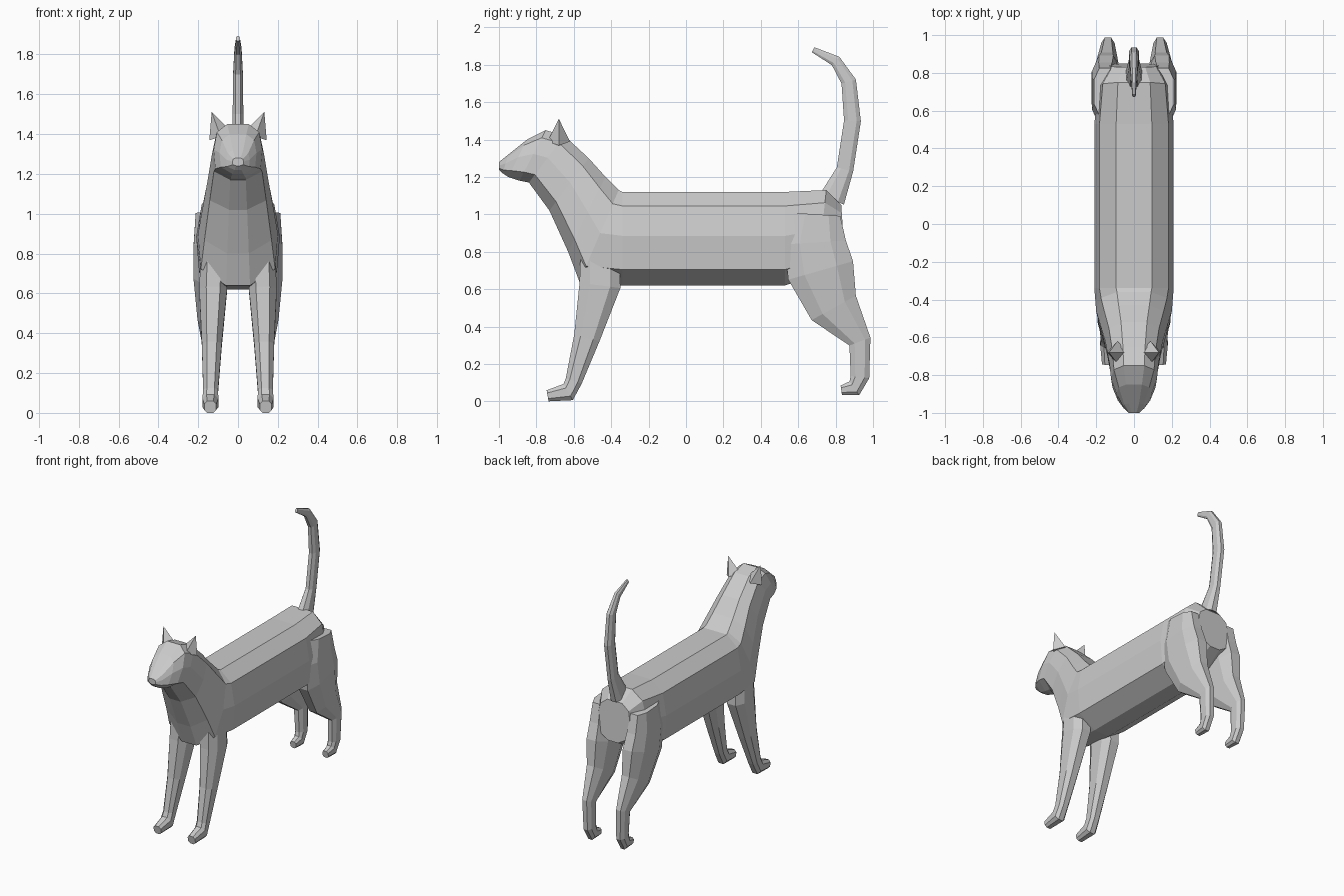
import bpy, bmesh
from math import sqrt
from mathutils import Matrix, Vector

default_cube = bpy.data.objects.get("Cube")
if default_cube:
    bpy.data.objects.remove(default_cube, do_unlink=True)

grey = (0.6, 0.6, 0.6, 1)
fur = bpy.data.materials.new("grey_fur")
fur.use_nodes = True
fur.diffuse_color = grey
fur.node_tree.nodes["Principled BSDF"].inputs["Base Color"].default_value = grey

# Half cross-sections: share of half width, share of the way from low to high
torso_section = [(0.3, 0), (0.93, 0.17), (1, 0.53), (0.87, 0.85), (0.45, 1)]
limb_section = [(0.5, 0), (1, 0.25), (1, 0.75), (0.5, 1)]


def finish(name, bm):
    """Turn the bmesh into a flat-shaded object."""
    bmesh.ops.recalc_face_normals(bm, faces=bm.faces)
    mesh = bpy.data.meshes.new(name)
    bm.to_mesh(mesh)
    bm.free()
    mesh.materials.append(fur)
    part = bpy.data.objects.new(name, mesh)
    bpy.context.collection.objects.link(part)


def make_ring(section, low, high, half_width, centre=0):
    """Closed outline between a low and a high point of the side profile."""
    low, high = Vector(low), Vector(high)
    outline = section + [(-across, along) for across, along in reversed(section)]
    ring = []
    for across, along in outline:
        y, z = low.lerp(high, along)
        ring.append(Vector((centre + across * half_width, y, z)))
    return ring


def skin(name, rings, side=1):
    """Join the rings with quads and cap both ends."""
    bm = bmesh.new()
    loops = []
    for ring in rings:
        loops.append([bm.verts.new((side * point.x, point.y, point.z)) for point in ring])
    for loop, following in zip(loops, loops[1:]):
        for i in range(len(loop)):
            bm.faces.new((loop[i - 1], loop[i], following[i], following[i - 1]))
    bm.faces.new(loops[0])
    bm.faces.new(loops[-1])
    finish(name, bm)


def limb(name, path, thin, flare, toe_x=0, lean=0, side=1):
    """Sweep rings square to a side path of (y, z, thickness)."""
    points = [Vector((y, z)) for y, z, thickness in path]
    rings = []
    for i, (y, z, thickness) in enumerate(path):
        before = points[max(i - 1, 0)]
        after = points[min(i + 1, len(points) - 1)]
        direction = (after - before).normalized()
        offset = direction.orthogonal() * thickness / 2
        rings.append(make_ring(limb_section, points[i] - offset, points[i] + offset,
                               thin + flare * thickness, toe_x + lean * z))
    skin(name, rings, side)


def body_ring(low, high):
    """Body outline whose width follows from its place between nose and rump."""
    y = (low[0] + high[0]) / 2
    muzzle = 0.28 * sqrt(1.01 + y)
    neck = max(0.13, 0.34 + 0.3 * y)
    rump = 0.4 * sqrt(0.95 - y)
    return make_ring(torso_section, low, high, min(muzzle, neck, rump, 0.21))


# Body, neck and head in one skin
body_rings = [
    body_ring(low=(0.85, 0.76), high=(0.83, 1.05)),
    body_ring(low=(0.7, 0.68), high=(0.75, 1.13)),
]
for belly_y in (0.53, 0.3, 0, -0.34):
    body_rings.append(body_ring(low=(belly_y, 0.62), high=(belly_y, 1.12)))
body_rings += [
    body_ring(low=(-0.57, 0.64), high=(-0.36, 1.13)),
    body_ring(low=(-0.63, 0.8), high=(-0.43, 1.2)),
    body_ring(low=(-0.73, 1.02), high=(-0.52, 1.3)),
    body_ring(low=(-0.84, 1.17), high=(-0.65, 1.42)),
    body_ring(low=(-0.89, 1.18), high=(-0.75, 1.45)),
    body_ring(low=(-0.95, 1.2), high=(-0.85, 1.4)),
    body_ring(low=(-0.98, 1.22), high=(-0.95, 1.32)),
    body_ring(low=(-1, 1.24), high=(-1, 1.28)),
]
skin("body", body_rings)

# Tail, from the broad root to the tip
tail_path = [(0.78, 1.08, 0.14), (0.85, 1.24, 0.09), (0.89, 1.5, 0.09),
             (0.87, 1.71, 0.08), (0.8, 1.82, 0.06), (0.68, 1.88, 0.03)]
limb("tail", tail_path, thin=0, flare=0.3)

# Legs, from the shoulder or hip to the toes
front_path = [(-0.46, 0.9, 0.2), (-0.46, 0.62, 0.22), (-0.53, 0.34, 0.14),
              (-0.6, 0.11, 0.09), (-0.63, 0.05, 0.1), (-0.74, 0.03, 0.06)]
hind_path = [(0.7, 1, 0.25), (0.69, 0.85, 0.33), (0.72, 0.7, 0.36), (0.79, 0.5, 0.27),
             (0.93, 0.32, 0.12), (0.93, 0.13, 0.1), (0.9, 0.07, 0.09), (0.83, 0.06, 0.05)]

for side, label in ((1, "left"), (-1, "right")):
    limb("front_leg_" + label, front_path, thin=0.015, flare=0.25,
         toe_x=0.14, lean=-0.025, side=side)
    limb("hind_leg_" + label, hind_path, thin=0.015, flare=0.17,
         toe_x=0.13, lean=0.025, side=side)

    # Pointed ear, tilted outward
    bm = bmesh.new()
    placement = (Matrix.Translation((side * 0.11, -0.68, 1.45))
                 @ Matrix.Rotation(side * 0.35, 4, "Y"))
    bmesh.ops.create_cone(bm, cap_ends=True, segments=4, radius1=0.06, radius2=0,
                          depth=0.13, matrix=placement)
    finish("ear_" + label, bm)
